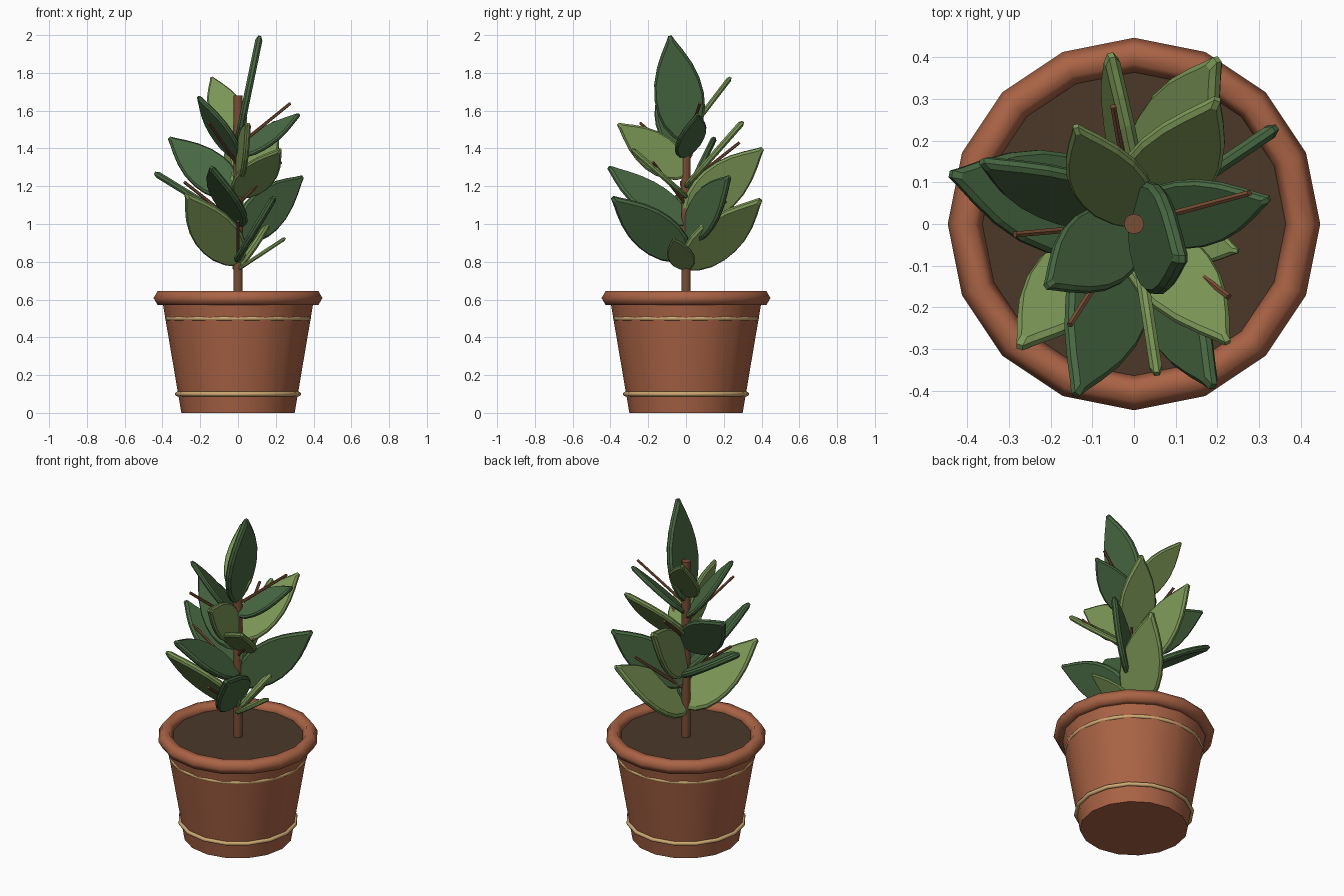
import bpy, bmesh, math
from mathutils import Vector, Matrix

if "Cube" in bpy.data.objects:
    bpy.data.objects.remove(bpy.data.objects["Cube"])


def material(name, rgb):
    m = bpy.data.materials.new(name)
    m.diffuse_color = (*rgb, 1)
    m.use_nodes = True
    m.node_tree.nodes["Principled BSDF"].inputs["Base Color"].default_value = m.diffuse_color
    return m


TERRACOTTA = material("terracotta", (0.40, 0.125, 0.06))
CREAM = material("cream_glaze", (0.62, 0.40, 0.17))
SOIL = material("soil", (0.07, 0.04, 0.022))
BARK = material("bark", (0.19, 0.075, 0.035))
DARK = material("dark_leaf", (0.065, 0.14, 0.055))
LIGHT = material("light_leaf", (0.20, 0.31, 0.095))


def finish(name, mat, smooth=True):
    ob = bpy.context.object
    ob.name = name
    ob.data.materials.append(mat)
    if smooth:
        bpy.ops.object.shade_smooth_by_angle(angle=math.radians(35))
    return ob


def frustum(name, mat, r1, r2, z1, z2, sides):
    bpy.ops.mesh.primitive_cone_add(vertices=sides, radius1=r1, radius2=r2,
                                    depth=z2 - z1, location=(0, 0, (z1 + z2) / 2))
    return finish(name, mat)


def ring(name, mat, major, minor, z, sides, minor_sides):
    bpy.ops.mesh.primitive_torus_add(major_radius=major, minor_radius=minor,
                                     major_segments=sides, minor_segments=minor_sides,
                                     location=(0, 0, z))
    ob = finish(name, mat, False)
    bpy.ops.object.shade_smooth_by_angle(angle=math.radians(65))
    return ob


def rod(name, mat, a, b, r1, r2, sides):
    a, b = Vector(a), Vector(b)
    bpy.ops.mesh.primitive_cone_add(vertices=sides, radius1=r1, radius2=r2,
                                    depth=(b - a).length, location=(a + b) / 2)
    bpy.context.object.rotation_euler = (b - a).to_track_quat('Z', 'Y').to_euler()
    return finish(name, mat, sides > 8)


# Half outline of a leaf: (fraction of length, fraction of half width)
OUTLINE = [(0, .18), (.05, .48), (.16, .80), (.29, .96), (.42, 1), (.57, .92),
           (.72, .71), (.85, .43), (.95, .18), (1, .07)]


def leaf(name, mat, base, tip, across):
    """Thick leaf with chamfered edges, from base to tip; 'across' lies in its plane."""
    base, tip = Vector(base), Vector(tip)
    axis = tip - base
    size = axis.length
    axis.normalize()
    side = Vector(across)
    side = (side - axis * side.dot(axis)).normalized()
    normal = axis.cross(side)
    loop = [(t, w) for t, w in OUTLINE] + [(t, -w) for t, w in reversed(OUTLINE)]
    half_w, half_t = 0.23 * size, 0.033 * size
    bm = bmesh.new()
    rings = []
    for scale, h in ((.92, -1), (1, -.4), (1, .4), (.92, 1)):
        rings.append([bm.verts.new(((t - .48) * scale * size + .48 * size,
                                    w * half_w * scale, h * half_t)) for t, w in loop])
    n = len(loop)
    for lo, hi in zip(rings, rings[1:]):
        for i in range(n):
            j = (i + 1) % n
            bm.faces.new((lo[i], lo[j], hi[j], hi[i]))
    bm.faces.new(rings[0])
    bm.faces.new(rings[-1])
    bmesh.ops.recalc_face_normals(bm, faces=bm.faces)
    me = bpy.data.meshes.new(name)
    bm.to_mesh(me)
    bm.free()
    me.materials.append(mat)
    ob = bpy.data.objects.new(name, me)
    rot = Matrix((axis, side, normal)).transposed().to_4x4()
    ob.matrix_world = Matrix.Translation(base) @ rot
    bpy.context.collection.objects.link(ob)


# Pot, rim, glaze bands and soil
frustum("pot", TERRACOTTA, 0.30, 0.40, 0.0, 0.59, 16)
ring("pot_rim", TERRACOTTA, 0.405, 0.042, 0.608, 16, 6)
ring("lower_band", CREAM, 0.322, 0.012, 0.10, 16, 8)
ring("upper_band", CREAM, 0.374, 0.012, 0.50, 32, 8)
frustum("soil", SOIL, 0.38, 0.38, 0.57, 0.61, 24)

# Stem and spiralling leaf stalks
rod("stem", BARK, (0, 0, 0.6), (0, 0, 1.68), 0.025, 0.024, 12)
for k in range(7):
    a = math.radians(-90 + 137.5 * k)
    z = 0.79 + 0.104 * k
    rod(f"stalk_{k + 1}", BARK, (0, 0, z),
        (0.287 * math.cos(a), 0.287 * math.sin(a), z + 0.225), 0.009, 0.008, 6)

# Leaves: height of base on the stem, tip, direction lying in the leaf plane, material
X, Y, Z = (1, 0, 0), (0, 1, 0), (0, 0, 1)
LEAVES = [
    (0.76, (.25, -.065, .925), Y, LIGHT),
    (0.77, (.20, .395, 1.13), (.65, -.92, .6), LIGHT),
    (0.79, (-.275, -.295, 1.16), X, LIGHT),
    (0.82, (.19, -.39, 1.14), (.4, .85, .65), DARK),
    (0.93, (.34, .23, 1.25), Z, DARK),
    (1.00, (-.44, .12, 1.27), Y, DARK),
    (1.00, (-.14, -.41, 1.30), (-.82, .68, .46), DARK),
    (1.03, (-.055, .405, 1.40), (.15, 0, 1), LIGHT),
    (1.145, (.225, -.285, 1.395), X, LIGHT),
    (1.15, (-.365, .15, 1.455), X, DARK),
    (1.20, (.20, .30, 1.54), X, LIGHT),
    (1.26, (.055, -.36, 1.53), Z, LIGHT),
    (1.36, (.325, .06, 1.58), (0, .8, .55), DARK),
    (1.34, (-.21, -.15, 1.675), (.58, -.81, 0), DARK),
    (1.47, (-.14, .235, 1.775), X, LIGHT),
    (1.44, (.115, -.085, 1.995), Y, DARK),
]
for i, (z, tip, across, mat) in enumerate(LEAVES):
    leaf(f"leaf_{i + 1}", mat, (0, 0, z), tip, across)
